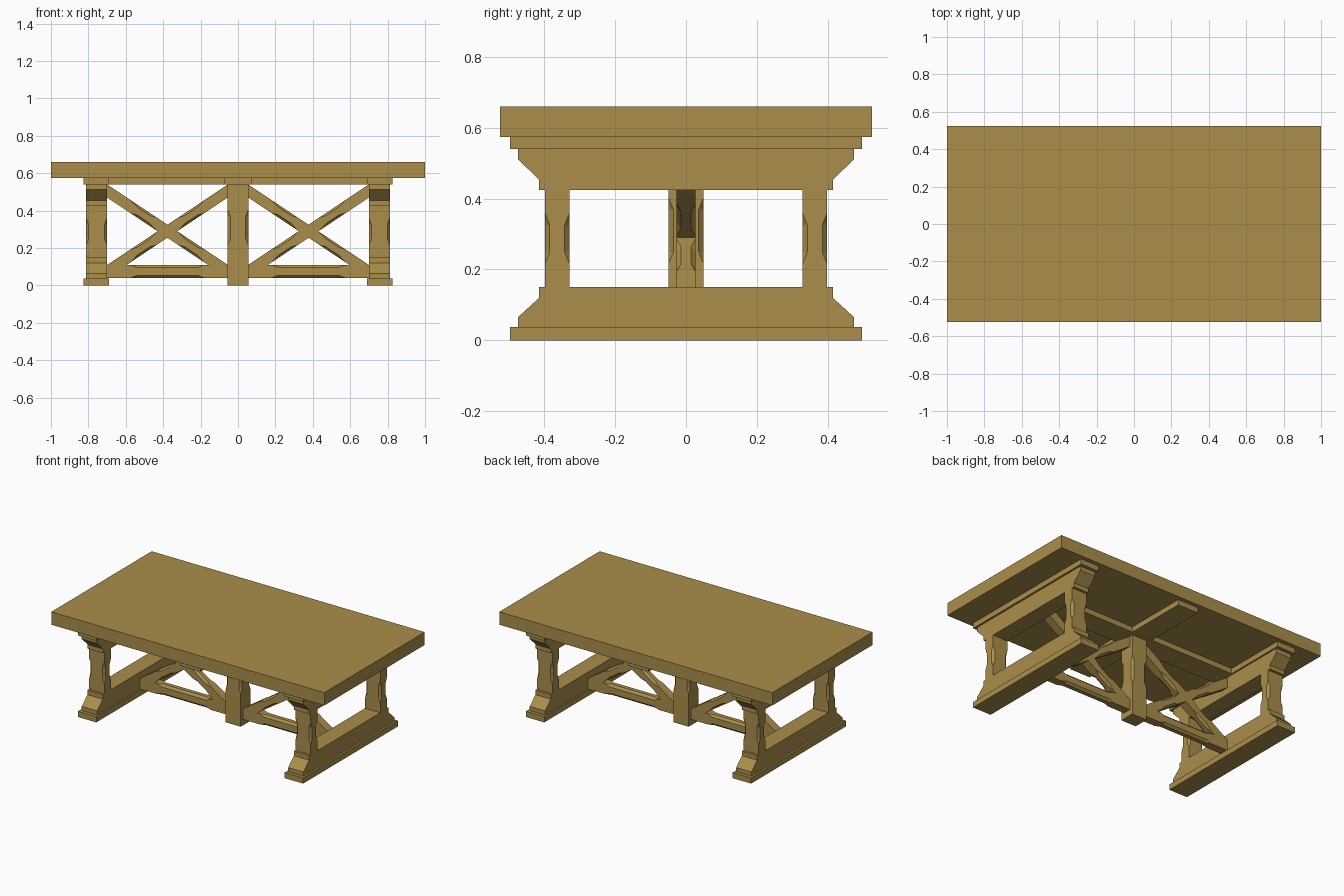
import bpy, bmesh

if "Cube" in bpy.data.objects:
    bpy.data.objects.remove(bpy.data.objects["Cube"])

wood = bpy.data.materials.new("wood")
wood.diffuse_color = (0.40, 0.27, 0.07, 1)
wood.use_nodes = True
wood.node_tree.nodes["Principled BSDF"].inputs["Base Color"].default_value = wood.diffuse_color


def finish(name, bm):
    bmesh.ops.remove_doubles(bm, verts=bm.verts, dist=1e-5)
    bmesh.ops.recalc_face_normals(bm, faces=bm.faces)
    me = bpy.data.meshes.new(name)
    bm.to_mesh(me)
    bm.free()
    me.materials.append(wood)
    ob = bpy.data.objects.new(name, me)
    bpy.context.collection.objects.link(ob)
    return ob


def box(name, x0, x1, y0, y1, z0, z1):
    bm = bmesh.new()
    bmesh.ops.create_cube(bm, size=1)
    for v in bm.verts:
        v.co.x = (x0 + x1) / 2 + v.co.x * (x1 - x0)
        v.co.y = (y0 + y1) / 2 + v.co.y * (y1 - y0)
        v.co.z = (z0 + z1) / 2 + v.co.z * (z1 - z0)
    return finish(name, bm)


def profile_beam(name, x0, x1, half_profile):
    """Extrude a y-symmetric (y, z) outline along x."""
    pts = half_profile + [(-y, z) for y, z in reversed(half_profile)]
    bm = bmesh.new()
    face = bm.faces.new([bm.verts.new((x0, y, z)) for y, z in pts])
    ext = bmesh.ops.extrude_face_region(bm, geom=[face])["geom"]
    for v in ext:
        if isinstance(v, bmesh.types.BMVert):
            v.co.x = x1
    return finish(name, bm)


def chamfered_bar(name, start, end, axis, half_a, half_b, spans, c=0.014, ramp=0.035):
    """Bar along an axis (x or z) with stopped chamfers over the given spans."""
    stations = [(start[axis], 0)]
    for s0, s1 in spans:
        stations += [(s0, 0), (s0 + ramp, c), (s1 - ramp, c), (s1, 0)]
    stations.append((end[axis], 0))
    bm = bmesh.new()
    rings = []
    for s, k in stations:
        t = (s - start[axis]) / (end[axis] - start[axis])
        p = [start[i] + (end[i] - start[i]) * t for i in range(3)]
        a, b = half_a, half_b
        ring = []
        for u, w in ((a, b - k), (a - k, b), (k - a, b), (-a, b - k),
                     (-a, k - b), (k - a, -b), (a - k, -b), (a, k - b)):
            off = (u, w, 0) if axis == 2 else (0, u, w)
            ring.append(bm.verts.new([p[i] + off[i] for i in range(3)]))
        rings.append(ring)
    for r, q in zip(rings, rings[1:]):
        for i in range(8):
            j = (i + 1) % 8
            bm.faces.new((r[i], r[j], q[j], q[i]))
    bm.faces.new(rings[0])
    bm.faces.new(rings[-1])
    return finish(name, bm)


# Table top and the battens under it
box("table_top", -1, 1, -0.525, 0.525, 0.575, 0.66)
box("centre_batten", -0.075, 0.075, -0.497, 0.497, 0.54, 0.575)

# Centre post
chamfered_bar("centre_post", (0, 0, 0), (0, 0, 0.54), 2, 0.055, 0.05, [(0.215, 0.405)])

lower = [(0.475, 0.0375), (0.475, 0.065), (0.415, 0.12), (0.415, 0.15)]
upper = [(y, 0.5775 - (z - 0.0375) - 0.0375) for y, z in lower]
upper = [(0.475, 0.54), (0.475, 0.512), (0.415, 0.453), (0.415, 0.425)]

for side, s in (("left", -1), ("right", 1)):
    # Trestle end: sole, shaped beams, two legs, top batten
    xa, xb = sorted((s * 0.69, s * 0.825))
    xc, xd = sorted((s * 0.70, s * 0.812))
    box(side + "_sole", xa, xb, -0.497, 0.497, 0, 0.0375)
    box(side + "_batten", xa, xb, -0.497, 0.497, 0.54, 0.575)
    profile_beam(side + "_foot_beam", xc, xd, lower)
    profile_beam(side + "_head_beam", xc, xd, upper)
    xm = s * 0.756
    for pos, y in (("front", -0.364), ("back", 0.364)):
        chamfered_bar(f"{side}_{pos}_leg", (xm, y, 0.15), (xm, y, 0.425), 2,
                      0.056, 0.035, [(0.215, 0.36)])
    # Runner under the top between the battens
    ra, rb = sorted((s * 0.075, s * 0.69))
    box(side + "_runner", ra, rb, -0.075, 0.075, 0.54, 0.575)

    # Low stretcher and crossed braces
    def spans(*pairs):
        return sorted(tuple(sorted((s * a, s * b))) for a, b in pairs)
    i, o = sorted((s * 0.055, s * 0.70))
    chamfered_bar(side + "_stretcher", (i, 0, 0.075), (o, 0, 0.075), 0,
                  0.0275, 0.035, spans((0.18, 0.575)))
    for n, za, zb in (("rising", 0.075, 0.505), ("falling", 0.505, 0.075)):
        chamfered_bar(f"{side}_{n}_brace", (i, 0, za), (o, 0, zb), 0,
                      0.0275, 0.035, spans((0.18, 0.32), (0.435, 0.575)))
